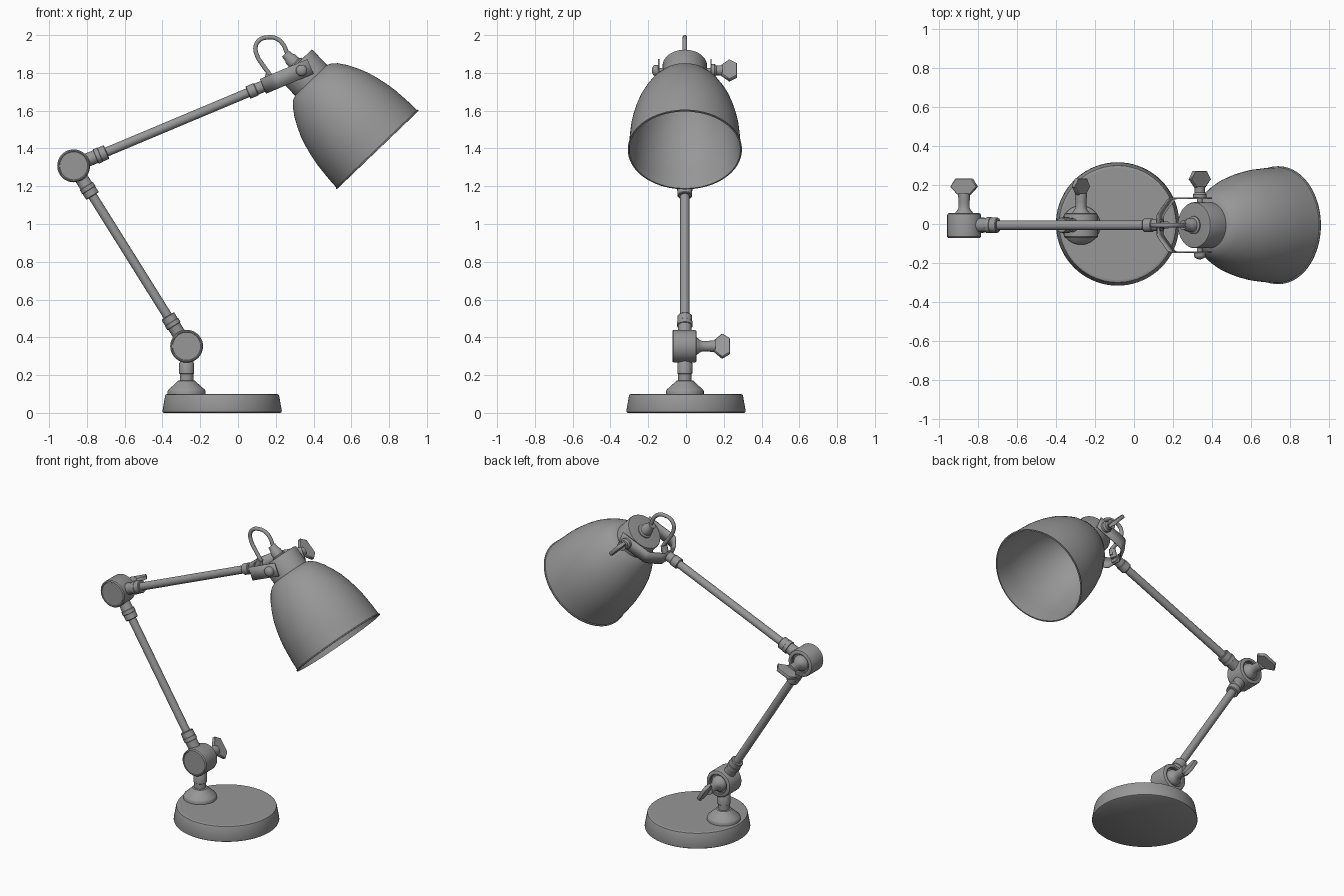
import bpy, bmesh
from math import radians, cos, sin, pi
from mathutils import Vector, Matrix

if "Cube" in bpy.data.objects:
    bpy.data.objects.remove(bpy.data.objects["Cube"])

YC = -0.006                                   # y of the arm plane
LOW = Vector((-0.272, YC, 0.353))             # lower joint centre
ELBOW = Vector((-0.870, YC, 1.308))           # elbow joint centre
ARM = Vector((0.922, 0, 0.387)).normalized()  # upper arm direction
ARM_UP = Vector((-ARM.z, 0, ARM.x))
RIM = Vector((0.738, YC, 1.394))              # centre of the shade opening
AXIS = Vector((-0.69, 0, 0.72)).normalized()  # shade axis, opening to cap
PIVOT = RIM + AXIS * 0.580
Y = Vector((0, 1, 0))
Z = Vector((0, 0, 1))

# Dark grey finish shared by all parts
GREY = bpy.data.materials.new("dark_grey")
GREY.diffuse_color = (0.31, 0.31, 0.31, 1)
GREY.use_nodes = True
GREY.node_tree.nodes["Principled BSDF"].inputs["Base Color"].default_value = GREY.diffuse_color


def finish(bm, name, angle=35):
    bmesh.ops.recalc_face_normals(bm, faces=bm.faces)
    me = bpy.data.meshes.new(name)
    bm.to_mesh(me)
    bm.free()
    me.materials.append(GREY)
    ob = bpy.data.objects.new(name, me)
    bpy.context.collection.objects.link(ob)
    bpy.ops.object.select_all(action='DESELECT')
    ob.select_set(True)
    bpy.context.view_layer.objects.active = ob
    bpy.ops.object.shade_smooth_by_angle(angle=radians(angle))
    return ob


def lathe(name, profile, origin, axis, steps=48):
    """Revolve (radius, height) points around an axis."""
    bm = bmesh.new()
    vs = [bm.verts.new((r, 0, h)) for r, h in profile]
    es = [bm.edges.new(p) for p in zip(vs, vs[1:])]
    bmesh.ops.spin(bm, geom=vs + es, cent=(0, 0, 0), axis=(0, 0, 1),
                   angle=2 * pi, steps=steps)
    bmesh.ops.remove_doubles(bm, verts=bm.verts, dist=1e-5)
    rot = axis.to_track_quat('Z', 'Y').to_matrix().to_4x4()
    bm.transform(Matrix.Translation(origin) @ rot)
    return finish(bm, name)


def wing(name, origin, direction, y0):
    """Flat hexagonal thumb grip lying along a direction in the xz plane."""
    d = direction.normalized()
    n = d.cross(Y)
    outline = [(-.033, 0), (.033, 0), (.074, .042), (.045, .084), (-.045, .084), (-.074, .042)]
    bm = bmesh.new()
    f = bm.faces.new([bm.verts.new(origin + d * w + Y * (y0 + h) - n * .011) for w, h in outline])
    ext = bmesh.ops.extrude_face_region(bm, geom=[f])
    bmesh.ops.translate(bm, vec=n * .022,
                        verts=[v for v in ext['geom'] if isinstance(v, bmesh.types.BMVert)])
    bmesh.ops.bevel(bm, geom=list(bm.edges), offset=.003, segments=1, affect='EDGES')
    return finish(bm, name)


def joint(name, centre, direction):
    lathe(name + "_drum", [(0, -.063), (.074, -.063), (.076, -.066), (.081, -.066), (.087, -.059),
                           (.087, .05), (.084, .058), (.078, .062), (.064, .062), (.060, .058),
                           (.060, .045), (0, .045)], centre, Y)
    lathe(name + "_knob_stem", [(0, .04), (.050, .04), (.050, .055), (.044, .066), (.034, .078),
                                (.028, .09), (.028, .12), (.031, .15), (.030, .163), (0, .163)],
          centre, Y, 32)
    wing(name + "_knob_wing", centre, direction, .155)


def collar(name, centre, axis):
    lathe(name, [(0, .06), (.036, .06), (.036, .122), (.037, .126), (.041, .128), (.041, .150),
                 (.039, .152), (.039, .185), (.036, .189), (0, .189)], centre, axis, 32)


def rod(name, a, b, r=.0245):
    d = b - a
    lathe(name, [(0, 0), (r, 0), (r, d.length), (0, d.length)], a, d, 24)


# Base and pedestal
lathe("base", [(0, 0), (.308, 0), (.314, .004), (.316, .010), (.302, .090), (.299, .097),
               (.290, .100), (.284, .100), (0, .100)], Vector((-.084, 0, 0)), Z, 72)
lathe("pedestal", [(0, .098), (.100, .098), (.100, .116), (.096, .123), (.075, .142), (.055, .160),
                   (.046, .170), (.036, .172), (.036, .205), (.040, .208), (.040, .262),
                   (.036, .268), (.036, .30), (0, .30)], Vector((LOW.x, YC, 0)), Z)

# Arms with their joints and collars
lower_dir = (ELBOW - LOW).normalized()
joint("lower_joint", LOW, lower_dir)
joint("elbow_joint", ELBOW, ARM)
collar("lower_arm_bottom_collar", LOW, lower_dir)
collar("lower_arm_top_collar", ELBOW, -lower_dir)
collar("upper_arm_collar", ELBOW, ARM)
rod("lower_arm", LOW + lower_dir * .18, ELBOW - lower_dir * .18)
rod("upper_arm", ELBOW + ARM * .18, ELBOW + ARM * 1.03)
lathe("upper_arm_end_collar", [(0, 1.0), (.032, 1.0), (.035, 1.004), (.035, 1.045), (.031, 1.049),
                               (.031, 1.10), (0, 1.10)], ELBOW, ARM, 32)

# Bent fork bracket holding the shade
half = [(1.36, .138), (1.165, .138), (1.15, .132), (1.098, .064), (1.09, .050)]
path = half + [(u, -y) for u, y in reversed(half)]
bm = bmesh.new()
rows = [[bm.verts.new(ELBOW + ARM * u + Y * (y + YC - ELBOW.y) + ARM_UP * v)
         for v in (-.042, .042)] for u, y in path]
for (a, b), (c, d) in zip(rows, rows[1:]):
    bm.faces.new((a, c, d, b))
bracket = finish(bm, "fork_bracket", 15)
sol = bracket.modifiers.new("thickness", 'SOLIDIFY')
sol.thickness = .007
sol.offset = 0

# Shade pivot: round bolt head, shaft, knob
rod("pivot_shaft", PIVOT - Y * .14, PIVOT + Y * .15, .014)
lathe("pivot_bolt_head", [(0, .137), (.030, .137), (.030, .155)] +
      [(.030 * cos(a), .155 + .020 * sin(a)) for a in (.3, .6, .9, 1.2, 1.4)] + [(0, .175)],
      PIVOT, -Y, 32)
lathe("pivot_knob_stem", [(0, .14), (.034, .14), (.034, .158), (.026, .168), (.026, .185),
                          (.029, .198), (0, .198)], PIVOT, Y, 32)
wing("pivot_knob_wing", PIVOT, AXIS, .193)

# Hollow bell shade with a rolled rim
outer = [(.296, .006), (.294, .06), (.290, .11), (.285, .165), (.275, .22), (.262, .275),
         (.245, .33), (.223, .38), (.197, .43), (.165, .475), (.140, .498), (.112, .51)]
inner = [(max(r - .007, 0), h - .006) for r, h in reversed(outer)]
lathe("shade", [(0, .51)] + outer[::-1] + [(.302, .004), (.302, -.002), (.294, -.003)]
      + inner[::-1][1:] + [(0, .504)], RIM, AXIS, 72)
lathe("shade_cap", [(0, .49), (.117, .49), (.118, .616), (.115, .622), (.110, .623), (0, .623)],
      RIM, AXIS)
lathe("cable_gland", [(0, .615), (.046, .615), (.046, .630), (.036, .636), (.034, .665),
                      (.028, .675), (.024, .705), (0, .705)], RIM, AXIS, 32)

# Looping cable from the gland to the bracket
pts = [(.285, 1.872), (.263, 1.900), (.236, 1.955), (.198, 1.984), (.157, 1.988), (.117, 1.976),
       (.094, 1.943), (.100, 1.894), (.138, 1.832), (.172, 1.778), (.172, 1.745)]
cu = bpy.data.curves.new("cable", 'CURVE')
cu.dimensions = '3D'
cu.bevel_depth = .012
cu.bevel_resolution = 3
cu.resolution_u = 8
cu.use_fill_caps = True
cu.materials.append(GREY)
sp = cu.splines.new('BEZIER')
sp.bezier_points.add(len(pts) - 1)
for bp, (x, z) in zip(sp.bezier_points, pts):
    bp.co = (x, YC, z)
    bp.handle_left_type = bp.handle_right_type = 'AUTO'
bpy.context.collection.objects.link(bpy.data.objects.new("cable", cu))
rod("cable_socket", Vector((.150, YC, 1.735)), Vector((.166, YC, 1.790)), .020)
